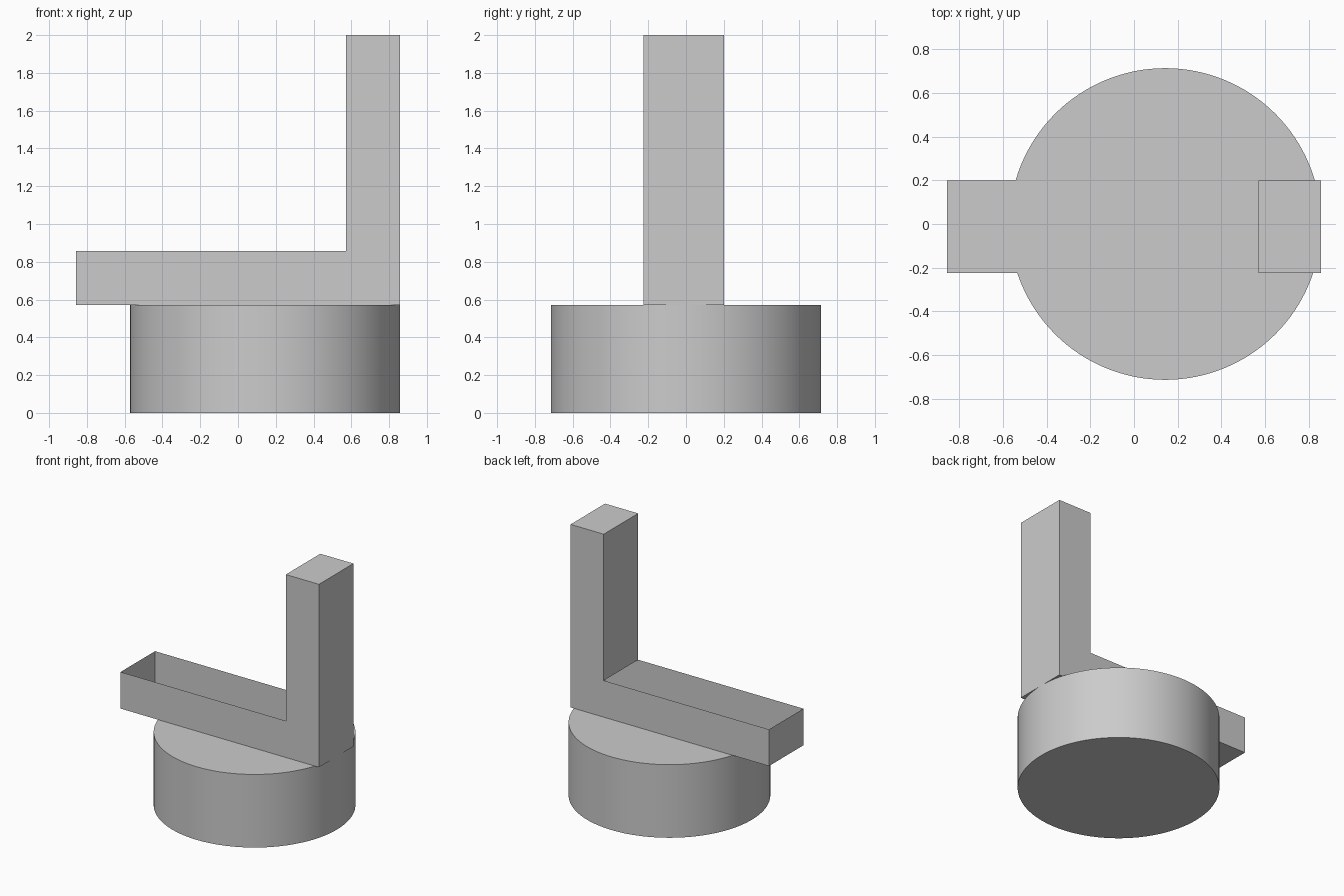
import bpy, bmesh, math

if "Cube" in bpy.data.objects:
    bpy.data.objects.remove(bpy.data.objects["Cube"])

# Round base drum
bpy.ops.mesh.primitive_cylinder_add(vertices=128, radius=0.714, depth=0.571,
                                    location=(0.143, 0, 0.2855))
base = bpy.context.object
base.name = "round_base"
bpy.ops.object.shade_smooth_by_angle(angle=math.radians(30))

# L-shaped shell: side profile extruded along y
profile = [(-0.857, 0.571), (0.857, 0.571), (0.857, 2.0),
           (0.571, 2.0), (0.571, 0.857), (-0.857, 0.857)]
Y_FRONT, Y_BACK = -0.225, 0.2
bm = bmesh.new()
front = bm.faces.new([bm.verts.new((x, Y_FRONT, z)) for x, z in profile])
ext = bmesh.ops.extrude_face_region(bm, geom=[front], use_keep_orig=True)
moved = [g for g in ext["geom"] if isinstance(g, bmesh.types.BMVert)]
bmesh.ops.translate(bm, verts=moved, vec=(0, Y_BACK - Y_FRONT, 0))
bmesh.ops.recalc_face_normals(bm, faces=bm.faces)

# Open top of the tray arm
lid = [f for f in bm.faces if f.normal.z > 0.9 and f.calc_center_median().z < 1]
bmesh.ops.delete(bm, geom=lid, context="FACES_ONLY")

mesh = bpy.data.meshes.new("tray_and_post")
bm.to_mesh(mesh)
bm.free()
bpy.context.collection.objects.link(bpy.data.objects.new("tray_and_post", mesh))
